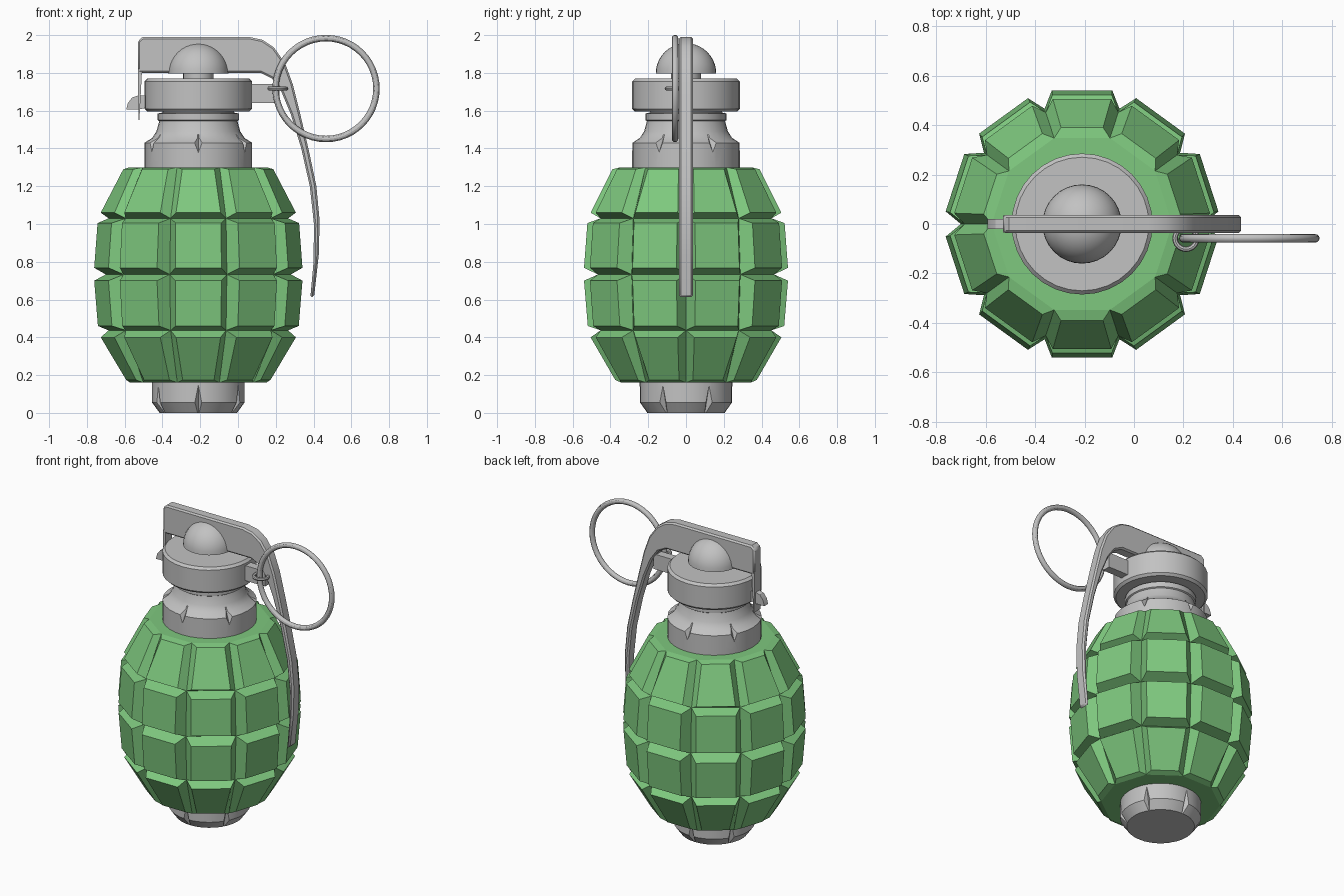
import bpy, bmesh
from math import sin, cos, pi, radians
from mathutils import Vector, Matrix

if "Cube" in bpy.data.objects:
    bpy.data.objects.remove(bpy.data.objects["Cube"], do_unlink=True)

AXIS = -0.21  # x of the body's axis


def material(name, colour):
    m = bpy.data.materials.new(name)
    m.use_nodes = True
    m.diffuse_color = colour
    m.node_tree.nodes["Principled BSDF"].inputs["Base Color"].default_value = colour
    return m


GREEN = material("green paint", (0.21, 0.58, 0.21, 1))
STEEL = material("grey metal", (0.54, 0.54, 0.54, 1))


def finish(name, bm, mat, smooth=False):
    bmesh.ops.remove_doubles(bm, verts=bm.verts, dist=1e-4)
    bmesh.ops.recalc_face_normals(bm, faces=bm.faces)
    mesh = bpy.data.meshes.new(name)
    bm.to_mesh(mesh)
    bm.free()
    mesh.materials.append(mat)
    ob = bpy.data.objects.new(name, mesh)
    bpy.context.collection.objects.link(ob)
    if smooth:
        activate(ob)
        bpy.ops.object.shade_smooth_by_angle(angle=radians(30))
    return ob


def activate(ob):
    bpy.ops.object.select_all(action='DESELECT')
    ob.select_set(True)
    bpy.context.view_layer.objects.active = ob


def polar(r, a, z):
    return Vector((AXIS + r * cos(a), r * sin(a), z))


def lathe(name, profile, n=32):
    """Turn a (radius, height) profile about the body axis and cap it."""
    bm = bmesh.new()
    rings = [[bm.verts.new(polar(r, 2 * pi * i / n, z)) for i in range(n)]
             for r, z in profile]
    for low, high in zip(rings, rings[1:]):
        for i in range(n):
            j = (i + 1) % n
            bm.faces.new((low[i], low[j], high[j], high[i]))
    bm.faces.new(rings[0])
    bm.faces.new(rings[-1])
    return finish(name, bm, STEEL, True)


def plate(name, outline, half, bevel=0.0):
    """Extrude an (x, z) outline to both sides of y = 0."""
    bm = bmesh.new()
    face = bm.faces.new([bm.verts.new((x, -half, z)) for x, z in outline])
    new = bmesh.ops.extrude_face_region(bm, geom=[face])["geom"]
    verts = [v for v in new if isinstance(v, bmesh.types.BMVert)]
    bmesh.ops.translate(bm, verts=verts, vec=(0, 2 * half, 0))
    ob = finish(name, bm, STEEL, True)
    if bevel:
        mod = ob.modifiers.new("soft edges", 'BEVEL')
        mod.width = bevel
        mod.segments = 1
        mod.limit_method = 'ANGLE'
        mod.angle_limit = radians(50)
    return ob


def torus(name, centre, major, minor, flat, n=48, m=12):
    bm = bmesh.new()
    turn = Matrix() if flat else Matrix.Rotation(pi / 2, 4, 'X')
    grid = []
    for i in range(n):
        a = 2 * pi * i / n
        grid.append([bm.verts.new(Vector(centre) + turn @ Vector((
            (major + minor * cos(b)) * cos(a), (major + minor * cos(b)) * sin(a),
            minor * sin(b)))) for b in (2 * pi * k / m for k in range(m))])
    for i in range(n):
        p, q = grid[i], grid[(i + 1) % n]
        for k in range(m):
            h = (k + 1) % m
            bm.faces.new((p[k], q[k], q[h], p[h]))
    return finish(name, bm, STEEL, True)


def cut_notches(ob, tip, end, edge, width):
    """Cut six wedge notches across a rim; points are (radius, height)."""
    bm = bmesh.new()
    for k in range(6):
        a = radians(30 + 60 * k)
        side = Vector((-sin(a), cos(a), 0)) * width
        e = polar(edge[0], a, edge[1])
        p = [bm.verts.new(c) for c in (polar(tip[0], a, tip[1]),
                                       polar(end[0], a, end[1]), e + side, e - side)]
        for skip in range(4):
            bm.faces.new([v for i, v in enumerate(p) if i != skip])
    cutter = finish("notch_cutter", bm, STEEL)
    cutter.hide_render = True
    mod = ob.modifiers.new("notches", 'BOOLEAN')
    mod.operation = 'DIFFERENCE'
    mod.solver = 'EXACT'
    mod.object = cutter
    activate(ob)
    bpy.ops.object.modifier_apply(modifier=mod.name)
    bpy.data.objects.remove(cutter, do_unlink=True)


# Segmented body: raised blocks meeting in V grooves
grooves = [(0.36, 0.16), (0.475, 0.437), (0.49, 0.733), (0.475, 1.03), (0.365, 1.30)]
# outer face of each row: (distance, half width, height) at bottom and top
rows = [((0.375, 0.083, 0.175), (0.505, 0.118, 0.40)),
        ((0.52, 0.12, 0.46), (0.54, 0.122, 0.70)),
        ((0.54, 0.122, 0.768), (0.522, 0.12, 1.005)),
        ((0.505, 0.118, 1.06), (0.39, 0.085, 1.29))]
bm = bmesh.new()
for k in range(10):
    a = radians(18 + 36 * k)
    out, side = Vector((cos(a), sin(a), 0)), Vector((-sin(a), cos(a), 0))
    for row, (low, high) in enumerate(rows):
        base, top = [], []
        for (r, z), (d, w, h), signs in ((grooves[row], low, (-1, 1)),
                                         (grooves[row + 1], high, (1, -1))):
            for s in signs:
                base.append(bm.verts.new(polar(r, a + s * pi / 10, z)))
                top.append(bm.verts.new(
                    Vector((AXIS, 0, h)) + out * d + side * s * w))
        bm.faces.new(top)
        for i in range(4):
            j = (i + 1) % 4
            bm.faces.new((base[i], base[j], top[j], top[i]))
for r, z in (grooves[0], grooves[-1]):
    bm.faces.new([bm.verts.new(polar(r, radians(36 * k), z)) for k in range(10)])
finish("body", bm, GREEN)

# Base plug and neck, with notched rims
plug = lathe("base_plug", [(0.205, 0), (0.245, 0.055), (0.245, 0.18)])
cut_notches(plug, (0.247, 0.155), (0.19, -0.03), (0.32, 0.03), 0.075)
neck = lathe("neck", [(0.285, 1.28), (0.285, 1.43), (0.245, 1.455), (0.222, 1.49),
                      (0.207, 1.545), (0.215, 1.55), (0.215, 1.585), (0.19, 1.59),
                      (0.19, 1.61)])
cut_notches(neck, (0.287, 1.375), (0.225, 1.475), (0.34, 1.46), 0.07)

# Fuse head and domed cap
lathe("fuse_head", [(0.27, 1.595), (0.285, 1.61), (0.285, 1.755), (0.27, 1.77)])
lathe("dome_stem", [(0.08, 1.76), (0.08, 1.81)])
lathe("dome", [(0.16 * cos(t), 1.797 + 0.16 * sin(t))
               for t in (radians(88 * i / 10) for i in range(11))])

# Safety lever, its end plate, and the latch and tab on the head
plate("lever", [(-0.53, 1.80), (-0.53, 1.97), (-0.505, 1.99), (0.06, 1.99),
                (0.13, 1.975), (0.19, 1.935), (0.25, 1.85), (0.29, 1.74),
                (0.33, 1.58), (0.375, 1.39), (0.415, 1.20), (0.432, 1.02),
                (0.428, 0.84), (0.403, 0.615), (0.383, 0.61), (0.40, 0.80),
                (0.402, 1.0), (0.38, 1.20), (0.335, 1.40), (0.28, 1.58),
                (0.23, 1.70), (0.18, 1.77), (0.12, 1.80)], 0.037, 0.01)
plate("lever_end", [(-0.53, 1.82), (-0.527, 1.55), (-0.522, 1.55), (-0.508, 1.82)], 0.035)
plate("latch", [(-0.592, 1.605), (-0.583, 1.64), (-0.56, 1.67), (-0.53, 1.68),
                (-0.47, 1.68), (-0.47, 1.62), (-0.53, 1.605)], 0.02)
plate("pin_tab", [(0.04, 1.64), (0.22, 1.64), (0.22, 1.74), (0.04, 1.74)], 0.028)

# Pull ring and the small loop that holds it
torus("pull_ring", (0.466, -0.058, 1.717), 0.267, 0.017, False)
torus("pin_loop", (0.21, -0.058, 1.717), 0.044, 0.011, True, 24, 8)
